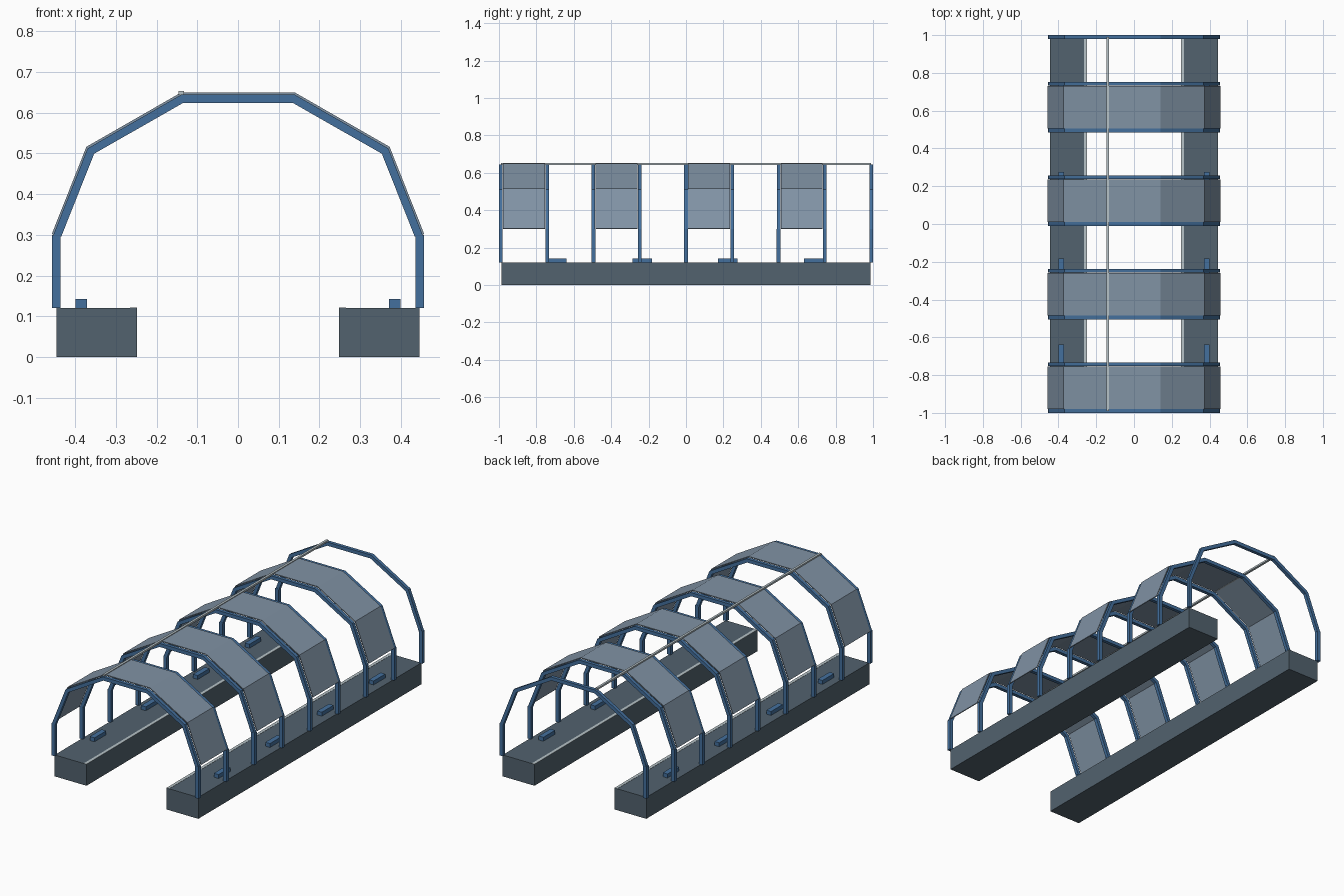
import bpy, bmesh

if "Cube" in bpy.data.objects:
    bpy.data.objects.remove(bpy.data.objects["Cube"])


def material(name, r, g, b):
    def lin(c):
        c /= 255
        return c / 12.92 if c <= 0.04045 else ((c + 0.055) / 1.055) ** 2.4
    m = bpy.data.materials.new(name)
    m.diffuse_color = (lin(r), lin(g), lin(b), 1)
    m.use_nodes = True
    m.node_tree.nodes["Principled BSDF"].inputs["Base Color"].default_value = m.diffuse_color
    return m


STONE = material("slate grey", 82, 98, 110)
BLUE = material("steel blue", 68, 112, 157)
GLASS = material("pale blue grey", 129, 147, 165)
LIGHT = material("light grey", 182, 194, 199)


def finish(name, bm, mat):
    bmesh.ops.recalc_face_normals(bm, faces=bm.faces)
    me = bpy.data.meshes.new(name)
    bm.to_mesh(me)
    bm.free()
    me.materials.append(mat)
    ob = bpy.data.objects.new(name, me)
    bpy.context.collection.objects.link(ob)


def box(name, x0, x1, y0, y1, z0, z1, mat):
    bm = bmesh.new()
    bmesh.ops.create_cube(bm, size=1)
    for v in bm.verts:
        v.co = ((x0 + x1) / 2 + v.co.x * (x1 - x0),
                (y0 + y1) / 2 + v.co.y * (y1 - y0),
                (z0 + z1) / 2 + v.co.z * (z1 - z0))
    finish(name, bm, mat)


def pair(name, x0, x1, *rest):
    box(name + "_right", x0, x1, *rest)
    box(name + "_left", -x1, -x0, *rest)


def arch(name, outer, inner, y0, y1, mat):
    """Closed band between two half profiles, mirrored in x and extruded along y."""
    def full(p):
        return p + [(-x, z) for x, z in reversed(p)]
    bm = bmesh.new()
    rings = [[[bm.verts.new((x, y, z)) for x, z in full(p)] for p in (outer, inner)]
             for y in (y0, y1)]
    (a, b), (c, d) = rings
    for i in range(len(a) - 1):
        for p, q in ((a, b), (c, d), (a, c), (b, d)):
            bm.faces.new((p[i], p[i + 1], q[i + 1], q[i]))
    for i in (0, -1):
        bm.faces.new((a[i], b[i], d[i], c[i]))
    finish(name, bm, mat)


# Platforms with pale edge strips
pair("platform", 0.248, 0.445, -0.987, 0.987, 0, 0.12, STONE)
pair("platform_edge", 0.248, 0.265, -0.987, 0.987, 0.119, 0.121, LIGHT)

# Half profiles of the roof
OUT = [(0.453, 0.30), (0.369, 0.512), (0.139, 0.644)]
INN = [(0.434, 0.295), (0.353, 0.499), (0.134, 0.624)]
SKIN = [(0.457, 0.302), (0.372, 0.516), (0.140, 0.649)]

# Posts and arched ribs
STEP = 0.2475
for i in range(9):
    y = -0.99 + i * STEP
    pair(f"post_{i}", 0.435, 0.456, y - 0.01, y + 0.01, 0.12, 0.30, BLUE)
    arch(f"roof_rib_{i}", OUT, INN, y - 0.0095, y + 0.0095, BLUE)

# Roof panels in every second bay, just clear of the ribs
for i in range(0, 8, 2):
    y = -0.99 + (i + 0.5) * STEP
    arch(f"roof_panel_{i}", SKIN, OUT, y - 0.112, y + 0.112, GLASS)

# Off-centre roof rail
box("roof_rail", -0.146, -0.133, -0.99, 0.99, 0.643, 0.653, LIGHT)

# Benches
for i, y in enumerate((-0.690, -0.235, 0.224, 0.682)):
    pair(f"bench_{i}", 0.37, 0.399, y - 0.052, y + 0.052, 0.12, 0.142, BLUE)
